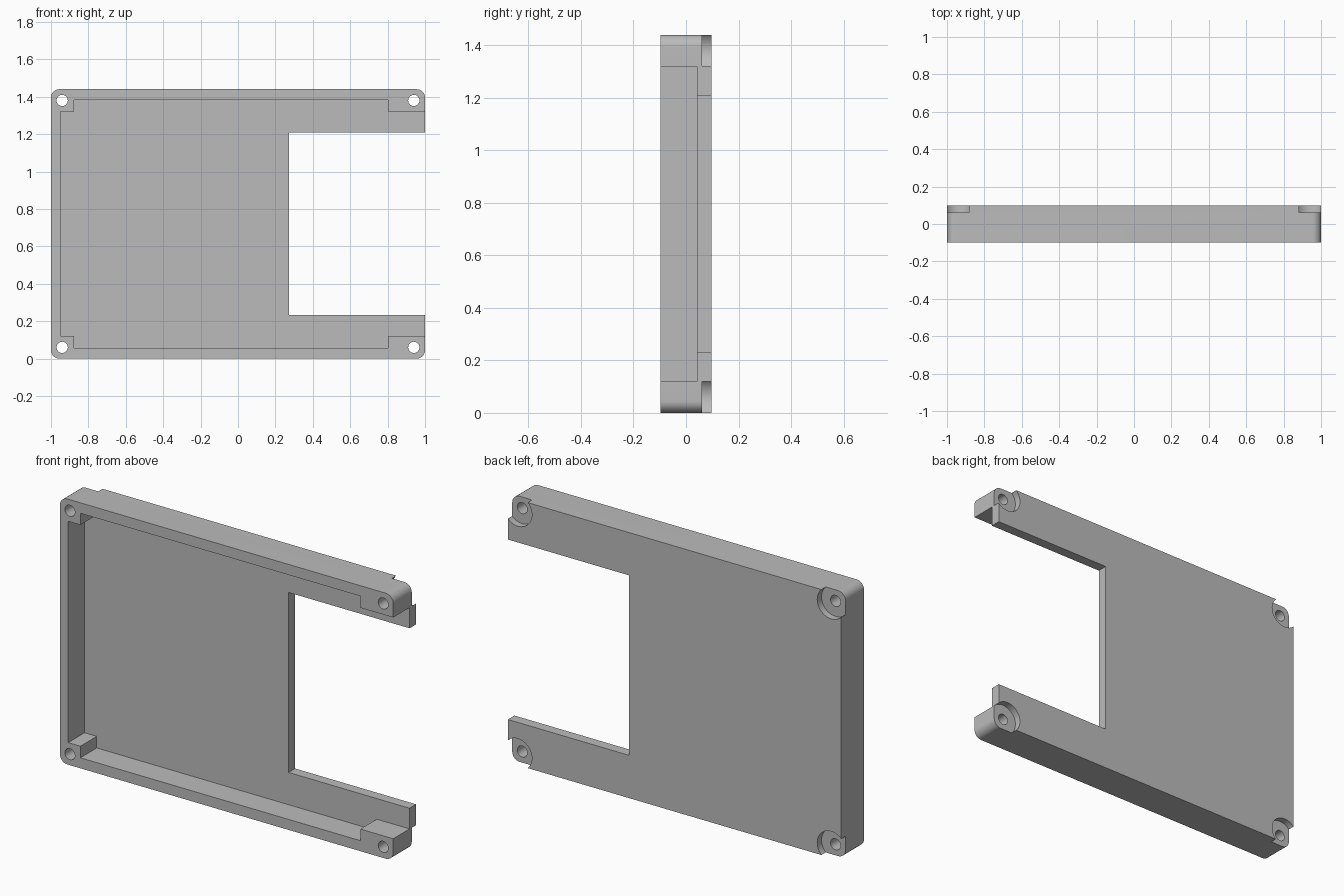
import bpy, bmesh, math

old = bpy.data.objects.get("Cube")
if old:
    bpy.data.objects.remove(old, do_unlink=True)

HEIGHT, HALF_DEPTH = 1.44, 0.098
MID = HEIGHT / 2
INSET = 0.06          # screw centre to outer edge

grey = bpy.data.materials.new("plain grey")
grey.use_nodes = True
colour = (0.5, 0.5, 0.5, 1)
grey.diffuse_color = colour
grey.node_tree.nodes["Principled BSDF"].inputs["Base Color"].default_value = colour


def prism(name, outline, y0, y1):
    """Extrude an x-z outline from y0 to y1."""
    bm = bmesh.new()
    face = bm.faces.new([bm.verts.new((x, y0, z)) for x, z in outline])
    side = bmesh.ops.extrude_face_region(bm, geom=[face])["geom"]
    for v in side:
        if isinstance(v, bmesh.types.BMVert):
            v.co.y = y1
    bmesh.ops.recalc_face_normals(bm, faces=bm.faces)
    mesh = bpy.data.meshes.new(name)
    bm.to_mesh(mesh)
    bm.free()
    mesh.materials.append(grey)
    obj = bpy.data.objects.new(name, mesh)
    bpy.context.collection.objects.link(obj)
    return obj


def arc(cx, cz, r, start, sweep, n):
    return [(cx + r * math.cos(start + sweep * i / n),
             cz + r * math.sin(start + sweep * i / n)) for i in range(n + 1)]


def circle(cx, cz, r, n=48):
    return arc(cx, cz, r, 0, math.tau, n)[:-1]


def mirrored(half):
    """Complete an outline by reflecting it about the middle height."""
    return half + [(x, HEIGHT - z) for x, z in reversed(half)]


def cut(target, cutter):
    mod = target.modifiers.new("cut", 'BOOLEAN')
    mod.operation, mod.solver, mod.object = 'DIFFERENCE', 'EXACT', cutter
    bpy.context.view_layer.objects.active = target
    bpy.ops.object.modifier_apply(modifier=mod.name)
    bpy.data.objects.remove(cutter, do_unlink=True)


# Rounded slab
r = 0.045
outline = []
for i, (sx, top) in enumerate([(1, 1), (-1, 1), (-1, 0), (1, 0)]):
    cz = HEIGHT - r if top else r
    outline += arc(sx * (1 - r), cz, r, i * math.pi / 2, math.pi / 2, 12)
case = prism("case_shell", outline, -HALF_DEPTH, HALF_DEPTH)

# Front cavity leaving the rim and four corner blocks, open at one end
cavity = mirrored([(-0.95, 0.12), (-0.877, 0.12), (-0.877, 0.057),
                   (0.803, 0.057), (0.803, 0.12), (1.1, 0.12)])
cut(case, prism("cavity_cutter", cavity, -0.2, 0.042))

# Opening through the back plate
opening = mirrored([(0.274, 0.232), (1.1, 0.232)])
cut(case, prism("opening_cutter", opening, -0.2, 0.2))

# Screw holes with counterbores that break out at the corners
for x in (-1 + INSET, 1 - INSET):
    for z in (INSET, HEIGHT - INSET):
        cut(case, prism("bore_cutter", circle(x, z, 0.084), 0.061, 0.2))
        cut(case, prism("hole_cutter", circle(x, z, 0.03, 32), -0.2, 0.2))

bpy.ops.object.select_all(action='DESELECT')
case.select_set(True)
bpy.context.view_layer.objects.active = case
bpy.ops.object.shade_smooth_by_angle(angle=math.radians(30))
